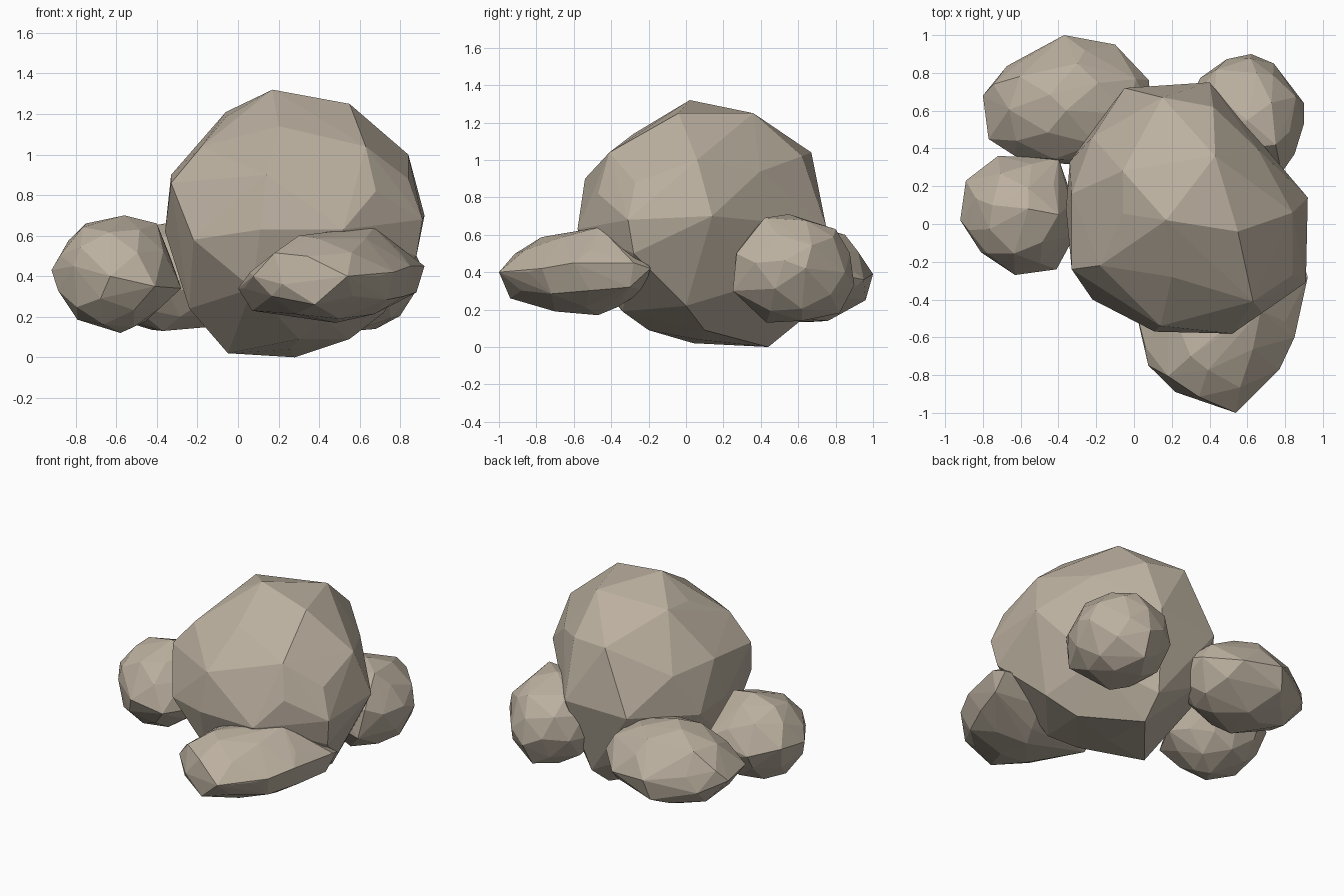
import bpy
import bmesh
from mathutils import Vector, Matrix, Euler

# Remove the default cube
cube = bpy.data.objects.get("Cube")
if cube:
    bpy.data.objects.remove(cube, do_unlink=True)

# Single stone colour
stone = bpy.data.materials.new("taupe_stone")
stone.use_nodes = True
colour = (.5, .435, .35, 1)
stone.diffuse_color = colour
bsdf = stone.node_tree.nodes["Principled BSDF"]
bsdf.inputs["Base Color"].default_value = colour
bsdf.inputs["Roughness"].default_value = .9


def make_rock(name, center, radii, corners, yaw=0.0, tilt=0.0):
    """Chip a coarse ball into a boulder: pull its nearest vertices out
    to the given corners, then wrap the result in a convex hull."""
    center = Vector(center)
    bm = bmesh.new()
    bmesh.ops.create_icosphere(bm, subdivisions=2, radius=1)
    bmesh.ops.rotate(bm, verts=bm.verts, matrix=Euler((tilt, tilt, 0)).to_matrix())
    bmesh.ops.scale(bm, verts=bm.verts, vec=radii)
    bmesh.ops.rotate(bm, verts=bm.verts, matrix=Matrix.Rotation(yaw, 3, "Z"))
    bmesh.ops.translate(bm, verts=bm.verts, vec=center)

    # Each corner claims the free vertex that points most nearly its way
    free = list(bm.verts)
    for corner in map(Vector, corners):
        aim = (corner - center).normalized()
        vert = max(free, key=lambda v: (v.co - center).normalized().dot(aim))
        vert.co = corner
        free.remove(vert)

    # Keep only the outer hull
    points = [v.co.copy() for v in bm.verts]
    bm.clear()
    for point in points:
        bm.verts.new(point)
    hull = bmesh.ops.convex_hull(bm, input=list(bm.verts))
    inner = {g for g in hull["geom_interior"] if isinstance(g, bmesh.types.BMVert)}
    inner |= {v for v in bm.verts if not v.link_faces}
    bmesh.ops.delete(bm, geom=list(inner), context="VERTS")
    bmesh.ops.recalc_face_normals(bm, faces=bm.faces)

    mesh = bpy.data.meshes.new(name)
    bm.to_mesh(mesh)
    bm.free()
    mesh.materials.append(stone)
    rock = bpy.data.objects.new(name, mesh)
    bpy.context.collection.objects.link(rock)
    return rock


# Large central boulder: crown, waist, then underside
crown = [(.17, .02, 1.32), (.55, -.04, 1.25), (.43, .36, 1.25), (-.06, .28, 1.21),
         (.2, -.28, 1.14), (.63, -.41, 1.04), (.84, .06, 1), (.15, .67, 1.04),
         (-.18, -.22, 1.04), (.14, -.54, .9), (.42, .62, 1.02)]
waist = [(-.05, .72, .62), (.4, .75, .64), (.92, .14, .7), (.91, -.31, .68),
         (.52, -.58, .63), (.11, -.57, .63), (-.22, -.4, .58), (-.33, -.24, .86),
         (-.34, .33, .58), (-.36, .08, .62), (.68, -.47, .82), (-.22, .46, .86),
         (-.33, .16, .9), (.84, -.27, .88), (.88, -.28, .5)]
underside = [(.28, .44, 0), (-.05, .04, .02), (.55, .1, .09), (.3, -.2, .09),
             (.42, -.34, .19), (.3, .6, .13), (-.24, -.1, .24), (.72, 0, .22),
             (.07, -.46, .34), (-.02, .58, .3)]
make_rock("large_boulder", (.26, .06, .66), (.58, .65, .62),
          crown + waist + underside, yaw=.7)

# Flat slab-like rock at the front
make_rock("front_rock", (.46, -.57, .4), (.43, .36, .22),
          [(.54, -1, .4), (.22, -.89, .36), (.03, -.52, .34), (.06, -.65, .42),
           (.92, -.28, .45), (.85, -.6, .45), (.77, -.77, .42), (.67, -.46, .64),
           (.3, -.7, .6), (.48, -.47, .17), (.07, -.4, .23), (.88, -.3, .32),
           (.38, -.94, .26), (.5, -.7, .19), (0, -.42, .34), (.35, -.18, .43),
           (.89, -.19, .42)],
          yaw=.7)

# Rounded rock on one flank
make_rock("right_rock", (.59, .57, .42), (.315, .32, .295),
          [(.62, .9, .33), (.74, .85, .4), (.9, .64, .42), (.85, .37, .45),
           (.6, .55, .71), (.65, .8, .63), (.56, .43, .13), (.6, .82, .18),
           (.74, .25, .3), (.78, .27, .5), (.75, .42, .69), (.68, .62, .14)],
          tilt=.3)

# Rounded rock on the other flank
make_rock("left_rock", (-.61, .05, .41), (.295, .305, .285),
          [(-.92, .02, .43), (-.89, .23, .45), (-.72, .36, .4), (-.4, .35, .45),
           (-.41, -.24, .35), (-.63, -.27, .4), (-.81, -.15, .45),
           (-.56, .08, .7), (-.75, .1, .66), (-.4, .05, .66), (-.58, .05, .12),
           (-.28, 0, .34)],
          tilt=.5)

# Broad rock at the back
make_rock("back_rock", (-.34, .64, .39), (.44, .33, .265),
          [(-.8, .68, .38), (-.6, .86, .42), (-.37, 1, .39), (-.1, .95, .36),
           (.08, .76, .4), (-.77, .45, .4), (-.63, .36, .4), (-.36, .6, .66),
           (-.3, .85, .6), (-.3, .76, .14), (-.37, .5, .13), (-.14, .6, .15),
           (-.4, .96, .25), (-.26, .92, .51)],
          tilt=.2)
